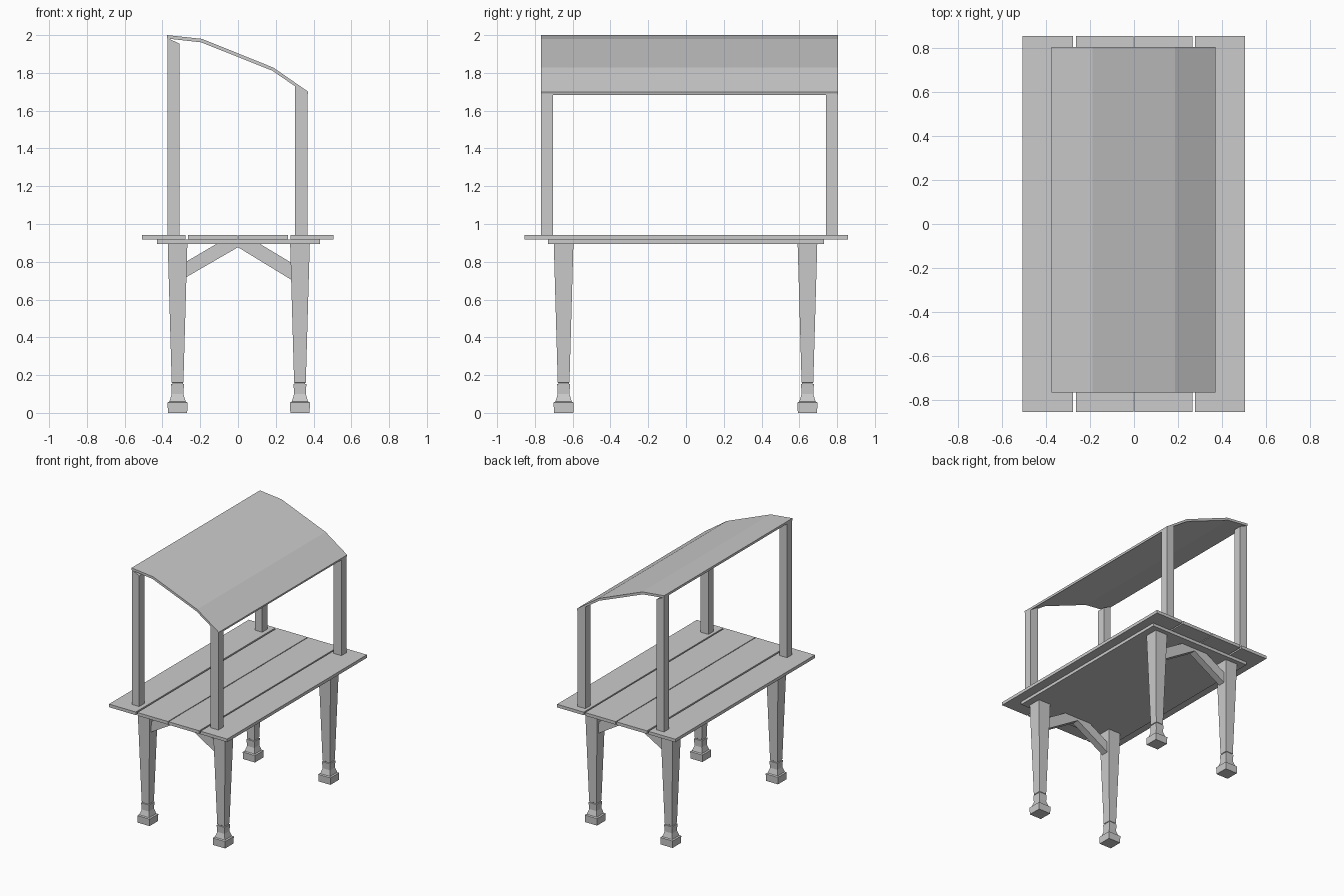
import bpy, bmesh

if "Cube" in bpy.data.objects:
    bpy.data.objects.remove(bpy.data.objects["Cube"])


def finish(name, bm):
    bmesh.ops.recalc_face_normals(bm, faces=bm.faces[:])
    me = bpy.data.meshes.new(name)
    bm.to_mesh(me)
    bm.free()
    ob = bpy.data.objects.new(name, me)
    bpy.context.collection.objects.link(ob)
    return ob


def extrude_profile(name, pts, y0, y1):
    """Closed x-z outline extruded along y."""
    bm = bmesh.new()
    face = bm.faces.new([bm.verts.new((x, y0, z)) for x, z in pts])
    res = bmesh.ops.extrude_face_region(bm, geom=[face])
    verts = [g for g in res["geom"] if isinstance(g, bmesh.types.BMVert)]
    bmesh.ops.translate(bm, vec=(0, y1 - y0, 0), verts=verts)
    return finish(name, bm)


def box(name, x0, x1, y0, y1, z0, z1):
    return extrude_profile(name, [(x0, z0), (x1, z0), (x1, z1), (x0, z1)], y0, y1)


def square_turning(name, cx, cy, profile):
    """Stack of square rings: (half width, height)."""
    bm = bmesh.new()
    rings = [[bm.verts.new((cx + sx * r, cy + sy * r, z))
              for sx, sy in ((-1, -1), (1, -1), (1, 1), (-1, 1))] for r, z in profile]
    for a, b in zip(rings, rings[1:]):
        for i in range(4):
            j = (i + 1) % 4
            bm.faces.new((a[i], a[j], b[j], b[i]))
    bm.faces.new(rings[0][::-1])
    bm.faces.new(rings[-1])
    return finish(name, bm)


# Counter planks and the panel under them
for i, (x0, x1) in enumerate([(-0.508, -0.278), (-0.265, -0.003), (0.003, 0.266), (0.277, 0.506)]):
    box(f"counter_plank_{i + 1}", x0, x1, -0.855, 0.857, 0.918, 0.942)
box("under_panel", -0.43, 0.434, -0.73, 0.73, 0.895, 0.918)

# Tapered legs with a grooved ankle and block foot
leg = [(0.051, 0), (0.053, 0.055), (0.043, 0.06), (0.031, 0.10), (0.034, 0.152),
       (0.028, 0.154), (0.028, 0.159), (0.031, 0.161), (0.052, 0.897)]
for ynm, cy in (("front", -0.648), ("back", 0.643)):
    for xnm, cx in (("left", -0.32), ("right", 0.328)):
        square_turning(f"{ynm}_{xnm}_leg", cx, cy, leg)
    # Diagonal braces meeting under the panel
    extrude_profile(f"{ynm}_left_brace",
                    [(-0.28, 0.715), (0.0, 0.877), (0.0, 0.897), (-0.11, 0.897), (-0.28, 0.797)],
                    cy - 0.027, cy + 0.027)
    extrude_profile(f"{ynm}_right_brace",
                    [(0.29, 0.70), (0.0, 0.877), (0.0, 0.897), (0.112, 0.897), (0.29, 0.79)],
                    cy - 0.027, cy + 0.027)

# Roof posts, tops cut to the roof slope
for ynm, y0, y1 in (("front", -0.767, -0.704), ("back", 0.741, 0.803)):
    extrude_profile(f"{ynm}_left_post",
                    [(-0.374, 0.94), (-0.311, 0.94), (-0.311, 1.955), (-0.374, 1.985)], y0, y1)
    extrude_profile(f"{ynm}_right_post",
                    [(0.301, 0.94), (0.369, 0.94), (0.369, 1.69), (0.301, 1.737)], y0, y1)

# Bent sloping roof sheet
extrude_profile("roof", [(-0.376, 2.0), (-0.19, 1.98), (0.187, 1.828), (0.372, 1.70),
                         (0.368, 1.684), (0.181, 1.812), (-0.196, 1.962), (-0.376, 1.982)],
                -0.767, 0.806)
